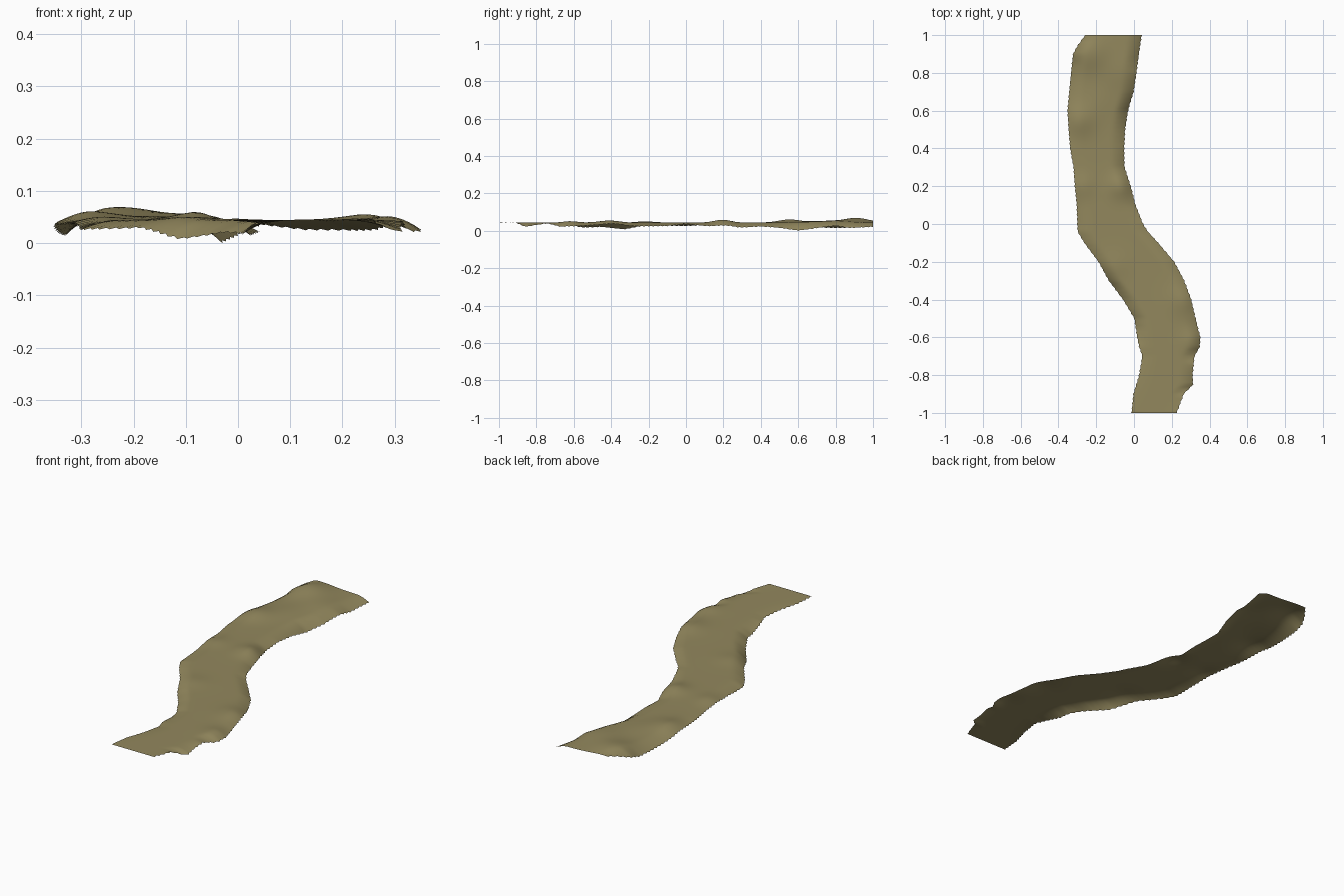
import bpy, bmesh, math

if "Cube" in bpy.data.objects:
    bpy.data.objects.remove(bpy.data.objects["Cube"])

# y, left edge x, right edge x (plan outline of the strip)
OUTLINE = [(-1, -.015, .228), (-.9, -.005, .265), (-.85, .01, .315), (-.8, .025, .312),
           (-.7, .042, .322), (-.65, .025, .35), (-.6, .015, .353), (-.5, .0, .328),
           (-.4, -.06, .305), (-.3, -.135, .268), (-.2, -.19, .215), (-.1, -.265, .13),
           (-.04, -.3, .075), (.0, -.302, .05), (.1, -.305, .01), (.2, -.315, -.015),
           (.3, -.322, -.048), (.4, -.34, -.05), (.5, -.348, -.045), (.6, -.354, -.03),
           (.7, -.345, .0), (.8, -.335, .015), (.9, -.325, .028), (.95, -.297, .035), (1, -.26, .043)]
# y, height of the turned-down rim on each side
LEFT_RIM = [(-1, .05), (-.8, .045), (-.65, .04), (-.55, .022), (-.45, .025), (-.33, .012),
            (-.2, .033), (0, .03), (.2, .04), (.4, .04), (.6, .03), (.85, .014), (.93, .03), (1, .05)]
RIGHT_RIM = [(-1, .05), (-.91, .048), (-.86, .026), (-.74, .045), (-.67, .022), (-.6, .024),
             (-.5, .033), (-.3, .028), (-.1, .03), (0, .04), (.1, .03), (.28, .02), (.4, .028),
             (.5, .02), (.6, .005), (.72, .02), (.8, .028), (.87, .018), (1, .026)]
# soft mounds: x, y, height, radius
MOUNDS = [(-.23, .91, .024, .10), (-.10, .80, .010, .10), (-.29, .55, .016, .08),
          (-.07, .20, .016, .065), (-.18, .65, .006, .10), (.27, -.40, .013, .08),
          (.31, -.62, .009, .06), (-.10, -.22, .006, .07), (-.27, .2, .007, .06)]


def sample(table, y, k=1):
    for a, b in zip(table, table[1:]):
        if y <= b[0] + 1e-6:
            t = (y - a[0]) / (b[0] - a[0])
            return a[k] + (b[k] - a[k]) * t
    return table[-1][k]


def rim_fall(d, width=.075):
    t = max(0, 1 - d / width)
    return t ** 1.8


ROWS, COLS = 160, 28
bm = bmesh.new()
grid = []
for i in range(ROWS + 1):
    y = -1 + 2 * i / ROWS
    # fine ragged teeth along the rims
    tooth = .004 if i % 2 and 0 < i < ROWS else 0
    xl, xr = sample(OUTLINE, y, 1) + tooth, sample(OUTLINE, y, 2) - tooth
    dl = .05 - sample(LEFT_RIM, y) - tooth * .8
    dr = .05 - sample(RIGHT_RIM, y) - tooth * .8
    row = []
    for j in range(COLS + 1):
        # columns crowd toward the curled rims
        s = j / COLS
        s = s - .09 * math.sin(2 * math.pi * s)
        x = xl + (xr - xl) * s
        z = .05 - dl * rim_fall(x - xl) - dr * rim_fall(xr - x)
        for mx, my, h, r in MOUNDS:
            z += h * math.exp(-((x - mx) ** 2 + (y - my) ** 2) / (r * r))
        # mounds fade out at the far left rim so the outline keeps its height
        row.append(bm.verts.new((x, y, max(z, 0))))
    grid.append(row)
for i in range(ROWS):
    for j in range(COLS):
        f = bm.faces.new((grid[i][j], grid[i][j + 1], grid[i + 1][j + 1], grid[i + 1][j]))
        f.smooth = True

# winding path sheet
mesh = bpy.data.meshes.new("winding_path")
bm.to_mesh(mesh)
bm.free()
zmin = min(v.co.z for v in mesh.vertices)
for v in mesh.vertices:
    v.co.z -= zmin
path = bpy.data.objects.new("winding_path", mesh)
bpy.context.collection.objects.link(path)
mat = bpy.data.materials.new("dry earth tan")
mat.diffuse_color = (.29, .245, .11, 1)
mat.use_nodes = True
mat.node_tree.nodes["Principled BSDF"].inputs["Base Color"].default_value = mat.diffuse_color
mesh.materials.append(mat)
